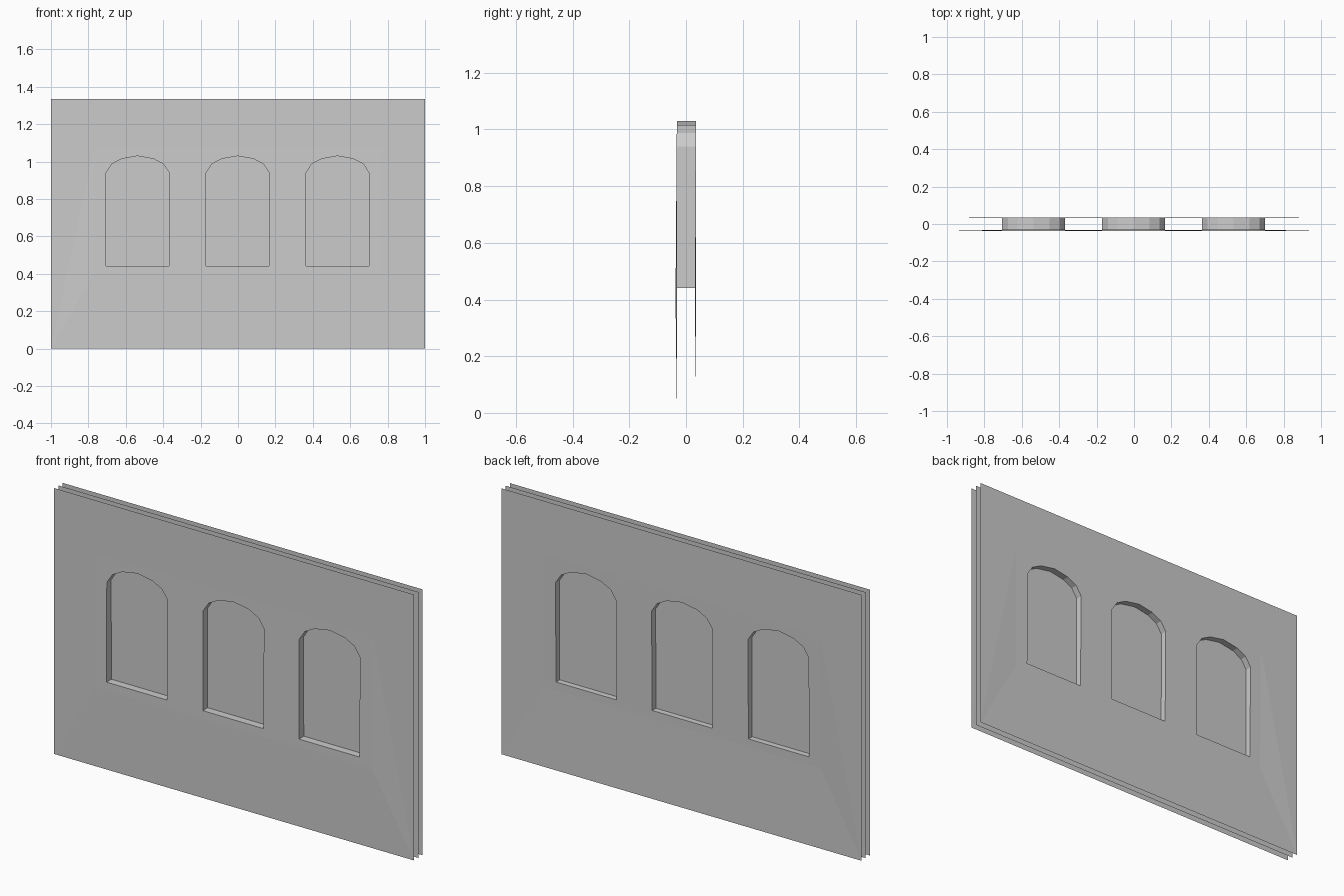
import bpy
import bmesh

if "Cube" in bpy.data.objects:
    bpy.data.objects.remove(bpy.data.objects["Cube"])

FRONT, BACK, SAG = -0.032, 0.036, -0.005   # sheet planes and slight lean of the lower panel
W, H = 1.0, 1.335
PX, PZ0, PZ1 = 0.77, 0.40, 1.07            # inner panel that holds the windows


def finish(bm, name):
    mesh = bpy.data.meshes.new(name)
    bm.to_mesh(mesh)
    bm.free()
    obj = bpy.data.objects.new(name, mesh)
    bpy.context.collection.objects.link(obj)
    return obj


def lean(z):
    return SAG * (PZ1 - z) / (PZ1 - PZ0)


# Arched window outline around its own centre: left half mirrored
HALF = [(-0.168, 0.441), (-0.169, 0.94), (-0.138, 0.987), (-0.085, 1.015)]
ARCH = HALF + [(0, 1.03)] + [(-x, z) for x, z in reversed(HALF)]


def add_sheet(bm, y):
    """One wall face with three arched holes; returns the hole loops."""
    outer = [bm.verts.new((x, y, z)) for x, z in
             ((-W, 0), (W, 0), (W, H), (-W, H))]
    panel = [bm.verts.new((x, y + lean(z), z)) for x, z in
             ((-PX, PZ0), (PX, PZ0), (PX, PZ1), (-PX, PZ1))]
    holes = [[bm.verts.new((cx + x, y + lean(z), z)) for x, z in ARCH]
             for cx in (-0.537, -0.002, 0.532)]
    # panel with holes
    edges = [bm.edges.new((lp[i - 1], lp[i])) for lp in [panel] + holes
             for i in range(len(lp))]
    bmesh.ops.triangle_fill(bm, edges=edges, use_beauty=True, normal=(0, -1, 0))
    # border: flat top and bottom, folded sides
    o, p = outer, panel
    for f in ((o[0], o[1], p[1], p[0]), (o[2], o[3], p[3], p[2]),
              (o[0], p[0], p[3]), (o[0], p[3], o[3]),
              (o[1], p[2], p[1]), (o[1], o[2], p[2])):
        bm.faces.new(f)
    return holes


# Wall: front and back sheets joined by the window reveals
bm = bmesh.new()
front, back = add_sheet(bm, FRONT), add_sheet(bm, BACK)
for a, b in zip(front, back):
    for i in range(len(a)):
        bm.faces.new((a[i - 1], a[i], b[i], b[i - 1]))
bmesh.ops.recalc_face_normals(bm, faces=bm.faces)
bm.normal_update()
probe = next(f for f in bm.faces if f.calc_center_median().y < -0.03)
if probe.normal.y > 0:
    bmesh.ops.reverse_faces(bm, faces=bm.faces)
finish(bm, "arched_wall")

# Window pane: thin full-size sheet in the middle of the wall
bm = bmesh.new()
y = (FRONT + BACK) / 2
bm.faces.new([bm.verts.new((x, y, z)) for x, z in ((-W, 0), (W, 0), (W, H), (-W, H))])
finish(bm, "window_pane")
